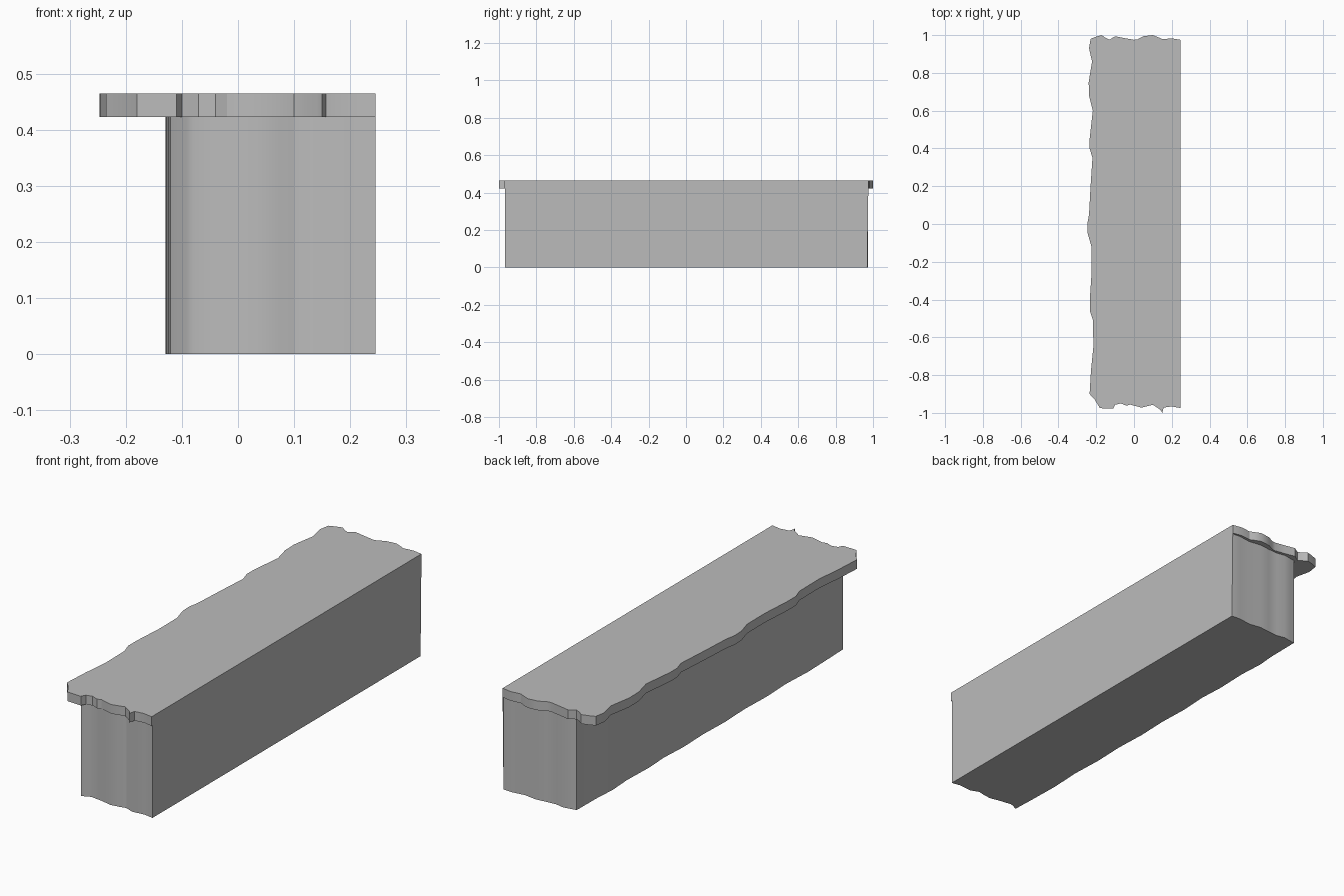
import bpy, bmesh

mat = bpy.data.materials.new("stone grey")
mat.diffuse_color = (0.5, 0.5, 0.5, 1)

# Overhanging top: ragged outline from back right corner, along the left, to front right
TOP = [(.245, .975), (.2, .983), (.15, .978), (.13, .988), (.1, 1), (.05, .994),
       (.02, .978), (0, .975), (-.05, .984), (-.1, .994), (-.13, .975), (-.15, .985),
       (-.17, 1), (-.2, .992), (-.23, .98), (-.238, .93), (-.222, .86), (-.24, .75),
       (-.238, .68), (-.218, .6), (-.235, .45), (-.235, .4), (-.22, .35), (-.23, .2),
       (-.238, .05), (-.247, 0), (-.245, -.05), (-.225, -.12), (-.224, -.25),
       (-.234, -.4), (-.234, -.46), (-.217, -.51), (-.215, -.65), (-.228, -.78),
       (-.235, -.9), (-.208, -.93), (-.18, -.975), (-.11, -.978), (-.1, -.957),
       (-.07, -.95), (-.04, -.962), (-.02, -.956), (.04, -.972), (.1, -.957),
       (.14, -.984), (.15, -1), (.157, -.972), (.2, -.966), (.245, -.974)]

# Body below: same right side, set back on the left and ends
BODY = [(.245, .969), (.2, .972), (.14, .964), (.08, .973), (.03, .967), (-.02, .964),
        (-.06, .972), (-.1, .965), (-.12, .962), (-.122, .8), (-.129, .72),
        (-.122, .6), (-.127, .45), (-.121, .33), (-.128, .2), (-.123, .05),
        (-.128, -.1), (-.122, -.25), (-.127, -.4), (-.121, -.55), (-.128, -.7),
        (-.124, -.85), (-.12, -.962), (-.092, -.948), (-.08, -.944), (-.027, -.951),
        (.03, -.963), (.07, -.957), (.1, -.95), (.14, -.966), (.2, -.96), (.245, -.968)]

bm = bmesh.new()


def chain(points, z):
    return [bm.verts.new((x, y, z)) for x, y in points]


def wall(upper, lower):
    for i in range(len(upper) - 1):
        bm.faces.new((upper[i], lower[i], lower[i + 1], upper[i + 1]))


cap, lip = chain(TOP, .465), chain(TOP, .423)
neck, foot = chain(BODY, .423), chain(BODY, 0)

wall(cap, lip)                       # rim of the overhang
wall(neck, foot)                     # rippled cliff wall
bm.faces.new(cap)                    # flat top
bm.faces.new(foot[::-1])             # flat base
bm.faces.new(lip[::-1] + neck)       # underside of the overhang
# flat right side
bm.faces.new((cap[0], cap[-1], lip[-1], neck[-1], foot[-1], foot[0], neck[0], lip[0]))
bmesh.ops.triangulate(bm, faces=[f for f in bm.faces if len(f.verts) > 4])
bmesh.ops.recalc_face_normals(bm, faces=bm.faces[:])

mesh = bpy.data.meshes.new("cliff_block")
bm.to_mesh(mesh)
bm.free()
mesh.materials.append(mat)
obj = bpy.data.objects.new("cliff_block", mesh)
bpy.context.collection.objects.link(obj)
bpy.context.view_layer.objects.active = obj
obj.select_set(True)
bpy.ops.object.shade_smooth_by_angle(angle=0.52)
